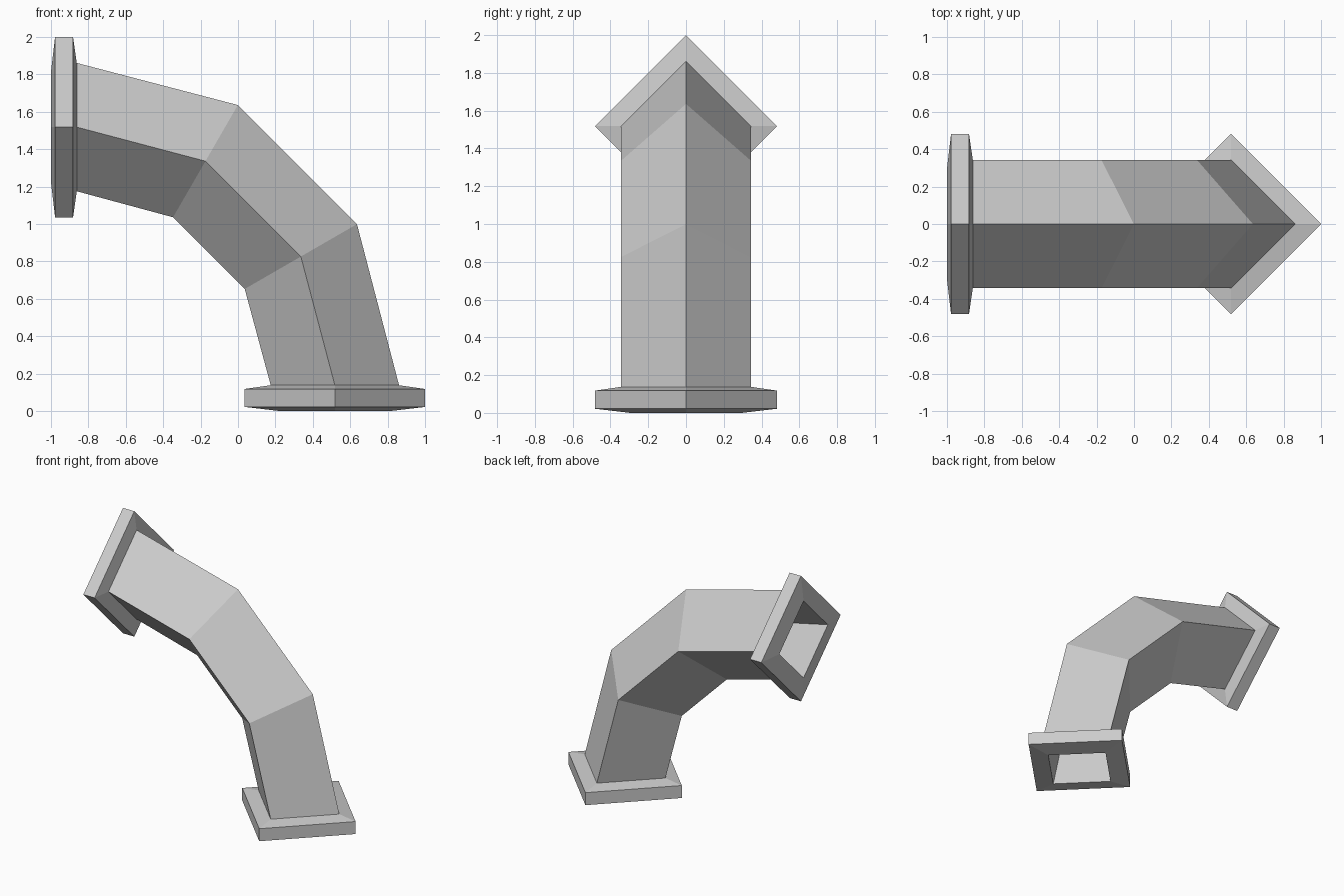
import bpy, bmesh
from mathutils import Vector

if "Cube" in bpy.data.objects:
    bpy.data.objects.remove(bpy.data.objects["Cube"], do_unlink=True)

grey = bpy.data.materials.new("plain grey")
grey.use_nodes = True
colour = (0.6, 0.6, 0.6, 1)
grey.diffuse_color = colour
grey.node_tree.nodes["Principled BSDF"].inputs["Base Color"].default_value = colour

SIDE = Vector((0, 1, 0))
UP = Vector((0, 0, 1))
RIGHT = Vector((1, 0, 0))
OUTER, INNER, FLANGE = 0.343, 0.295, 0.482


def diamond(centre, axis, radius, stretch=1.0):
    """Four corners of a diamond section whose outer corner points along axis."""
    c = Vector(centre)
    return [c + axis * radius * stretch, c + SIDE * radius,
            c - axis * radius * stretch, c - SIDE * radius]


def sweep(name, sections):
    """Skin a closed loop of diamond sections."""
    bm = bmesh.new()
    rings = [[bm.verts.new(p) for p in s] for s in sections]
    for i, a in enumerate(rings):
        b = rings[(i + 1) % len(rings)]
        for k in range(4):
            n = (k + 1) % 4
            bm.faces.new((a[k], a[n], b[n], b[k]))
    bmesh.ops.recalc_face_normals(bm, faces=bm.faces)
    mesh = bpy.data.meshes.new(name)
    bm.to_mesh(mesh)
    bm.free()
    mesh.materials.append(grey)
    ob = bpy.data.objects.new(name, mesh)
    bpy.context.collection.objects.link(ob)
    return ob


# End openings: mouth centre, direction into the pipe, axis of the outer corner
ends = {
    "upper_flange": (Vector((-1, 0, 1.518)), RIGHT, UP),
    "lower_flange": (Vector((0.518, 0, 0)), UP, RIGHT),
}

# Flanges with bevelled front and back
for name, (mouth, inward, axis) in ends.items():
    profile = [(0, INNER), (0.022, FLANGE), (0.118, FLANGE), (0.138, OUTER)]
    sweep(name, [diamond(mouth + inward * d, axis, r) for d, r in profile])

# Hollow pipe with two mitred bends
bends = [((-0.174, 0, 1.336), Vector((0.5, 0, 0.866))),
         ((0.336, 0, 0.826), Vector((0.866, 0, 0.5)))]


def wall(radius, depth):
    """Sections of one wall from the upper mouth to the lower mouth."""
    first, last = [diamond(m + i * depth, a, radius) for m, i, a in ends.values()]
    return [first] + [diamond(c, a, radius, 1.01) for c, a in bends] + [last]


sweep("elbow_pipe", wall(OUTER, 0.138) + wall(INNER, 0)[::-1])
